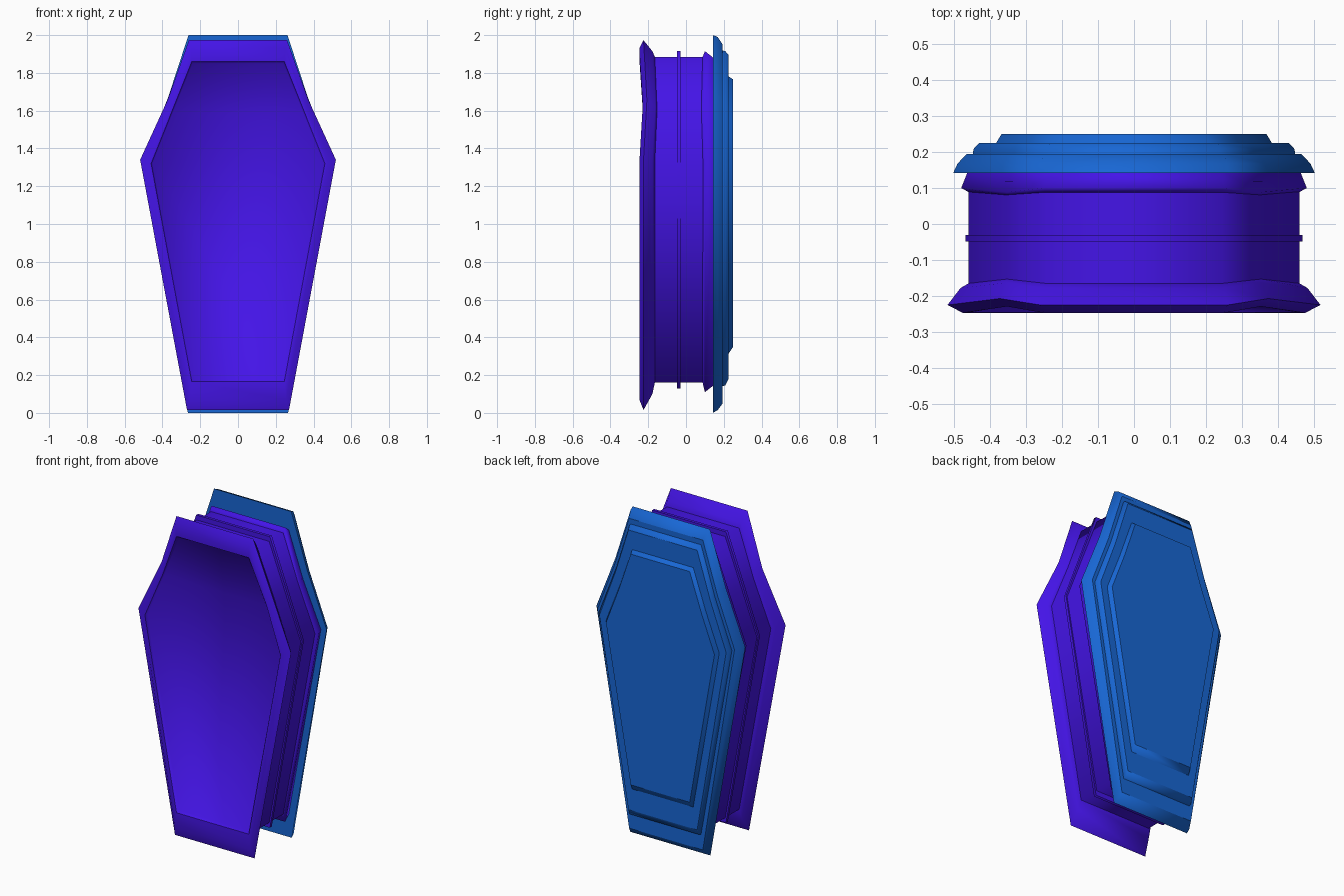
import bpy, bmesh, math

if "Cube" in bpy.data.objects:
    bpy.data.objects.remove(bpy.data.objects["Cube"])


def material(name, rgb):
    m = bpy.data.materials.new(name)
    m.diffuse_color = (*rgb, 1)
    m.use_nodes = True
    m.node_tree.nodes["Principled BSDF"].inputs["Base Color"].default_value = m.diffuse_color
    return m


purple = material("purple_paint", (0.058, 0.007, 0.80))
blue = material("blue_paint", (0.009, 0.135, 0.66))


def outline(y, top_w, mid_w, low_w, top_z, mid_z, low_z, pinch=0.0, wave=0.0):
    """Coffin outline; pinch pulls the shoulder in, wave moves it along y."""
    half = [(low_w, y, low_z), (mid_w, y, mid_z),
            ((mid_w + top_w) / 2 - pinch, y + wave, (mid_z + top_z) / 2),
            (top_w, y, top_z)]
    return half + [(-x, yy, z) for x, yy, z in reversed(half)]


def loft(name, rings, mat, sharp_caps=True, sharp_rings=()):
    """Skin a stack of coffin outlines, cap both ends, smooth around corners."""
    bm = bmesh.new()
    loops = [[bm.verts.new(p) for p in outline(*r)] for r in rings]
    for a, b in zip(loops, loops[1:]):
        for i in range(len(a)):
            j = (i + 1) % len(a)
            bm.faces.new((a[i], a[j], b[j], b[i]))
    for cap in (loops[0], loops[-1]):
        # strips across the width keep the wavy cap clean
        n = len(cap)
        for i in range(n // 2 - 1):
            bm.faces.new((cap[i], cap[i + 1], cap[n - 2 - i], cap[n - 1 - i]))
    bmesh.ops.recalc_face_normals(bm, faces=bm.faces)
    # crisp creases along chosen outlines
    creased = [loops[k] for k in sharp_rings]
    if sharp_caps:
        creased += [loops[0], loops[-1]]
    for ring in creased:
        for i, v in enumerate(ring):
            bm.edges.get((v, ring[(i + 1) % len(ring)])).smooth = False
    me = bpy.data.meshes.new(name)
    bm.to_mesh(me)
    bm.free()
    me.materials.append(mat)
    ob = bpy.data.objects.new(name, me)
    bpy.context.collection.objects.link(ob)
    bpy.context.view_layer.objects.active = ob
    ob.select_set(True)
    bpy.ops.object.shade_smooth_by_angle(angle=math.radians(80))
    ob.select_set(False)
    return ob


# Box walls
loft("box_walls", [
    (-0.20, .245, .46, .245, 1.885, 1.325, .16),
    (0.12, .245, .46, .245, 1.885, 1.325, .16)], purple)

# Flared front moulding with a shallow recessed panel
loft("front_moulding", [
    (-0.226, .240, .452, .240, 1.85, 1.32, .172, 0, .006),
    (-0.246, .245, .460, .245, 1.86, 1.32, .165, 0, .018),
    (-0.247, .250, .475, .255, 1.93, 1.325, .07, .01, .018),
    (-0.225, .260, .518, .270, 1.973, 1.34, .015, .016, .018),
    (-0.178, .250, .482, .255, 1.915, 1.33, .10, .012, .015),
    (-0.165, .245, .460, .245, 1.885, 1.325, .16, 0, .012)],
    purple, sharp_caps=False, sharp_rings=(1,))

# Thin band around the middle
loft("middle_band", [
    (-0.048, .25, .468, .25, 1.915, 1.33, .13),
    (-0.030, .25, .468, .25, 1.915, 1.33, .13)], purple)

# Rear moulding beneath the lid
loft("rear_moulding", [
    (0.088, .245, .458, .245, 1.885, 1.325, .16, 0, -.008),
    (0.100, .250, .480, .250, 1.915, 1.33, .11, .012, -.012),
    (0.145, .245, .462, .245, 1.88, 1.33, .145, .012, 0)], purple)

# Three stepped lid tiers
loft("lid_lower_tier", [
    (0.142, .262, .502, .265, 2.0, 1.34, .0, .012),
    (0.168, .258, .490, .260, 1.99, 1.34, .015, .012),
    (0.194, .250, .465, .250, 1.95, 1.335, .05, .01)], blue)
loft("lid_middle_tier", [
    (0.185, .238, .448, .238, 1.92, 1.325, .14, .01),
    (0.208, .238, .446, .238, 1.915, 1.325, .145, .01),
    (0.225, .233, .430, .233, 1.895, 1.32, .18, .008)], blue)
loft("lid_upper_tier", [
    (0.220, .208, .386, .208, 1.785, 1.305, .305, .005),
    (0.250, .200, .368, .200, 1.765, 1.30, .35, .005)], blue)
